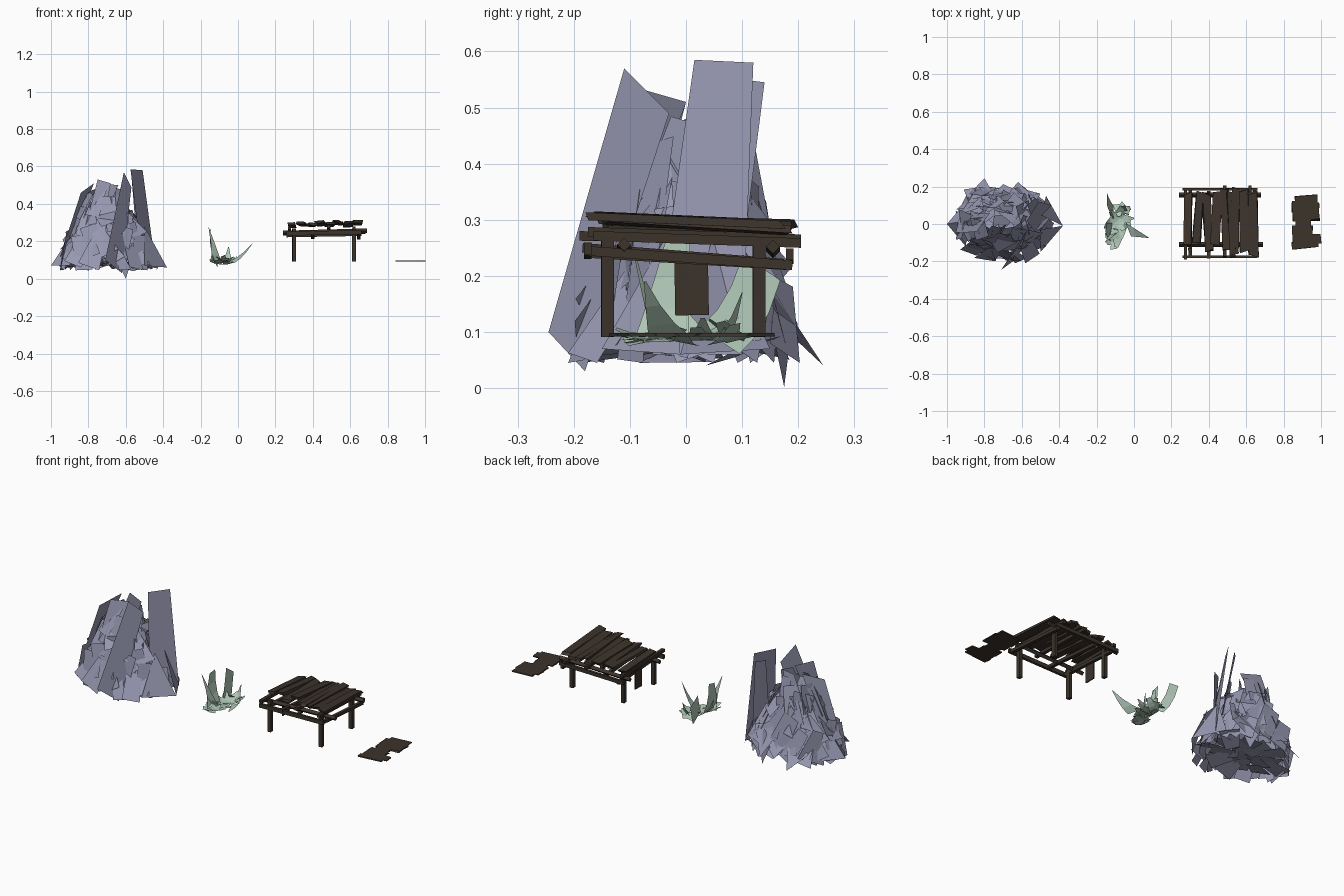
import bpy, bmesh, math, random
from mathutils import Vector, Euler

random.seed(11)


def material(name, rgb):
    m = bpy.data.materials.new(name)
    m.diffuse_color = (*rgb, 1)
    return m


STONE = material("slate lilac", (0.31, 0.315, 0.44))
LEAF = material("pale sage", (0.43, 0.57, 0.47))
WOOD = material("dark wood", (0.045, 0.033, 0.024))


def finish(name, bm, mat):
    me = bpy.data.meshes.new(name)
    bm.to_mesh(me)
    bm.free()
    me.materials.append(mat)
    ob = bpy.data.objects.new(name, me)
    bpy.context.collection.objects.link(ob)
    return ob


def polygon(bm, pts):
    bm.faces.new([bm.verts.new(p) for p in pts])


def box(name, c, size, rot=(0, 0, 0), ragged=0.0):
    """Wooden board; ragged shifts corners a little."""
    bm = bmesh.new()
    bmesh.ops.create_cube(bm, size=1)
    e = Euler([math.radians(a) for a in rot])
    for v in bm.verts:
        p = Vector([v.co[i] * size[i] for i in range(3)])
        p.x += random.uniform(-ragged, ragged) * 0.4
        p.y += random.uniform(-ragged, ragged)
        p.rotate(e)
        v.co = p + Vector(c)
    return finish(name, bm, WOOD)


# ---- rock mound: surface the plates lie on
RINGS = [(0.05, 0.95), (0.20, 0.74), (0.34, 0.50), (0.50, 0.2)]


def mound_point(a, z, s=1.0):
    for (z0, r0), (z1, r1) in zip(RINGS, RINGS[1:]):
        if z <= z1 or z1 == RINGS[-1][0]:
            f = r0 + (r1 - r0) * (z - z0) / (z1 - z0)
            break
    f *= s
    cx = -0.69 - 0.04 * z / 0.5
    return Vector((cx + 0.29 * f * math.cos(a), 0.01 + 0.225 * f * math.sin(a), z))


# ---- rock plates stacked as a mound, large and crossing each other
bm = bmesh.new()
PLATES = 84
for i in range(PLATES):
    a = i * 2.39996 + random.uniform(-0.2, 0.2)
    z = 0.10 + 0.31 * (i / PLATES) ** 1.35
    p = mound_point(a, z, random.uniform(0.82, 0.97))
    out = Vector((math.cos(a) / 0.28, math.sin(a) / 0.215, 0)).normalized()
    up = (mound_point(a, z + 0.02) - mound_point(a, z)).normalized()
    side = out.cross(up).normalized()
    nrm = side.cross(up)
    t = random.uniform(-0.5, 0.5)
    u = up * math.cos(t) + side * math.sin(t)
    s = side * math.cos(t) - up * math.sin(t)
    u = (u + nrm * random.uniform(-0.35, 0.35)).normalized()
    s = (s + nrm * random.uniform(-0.4, 0.4)).normalized()
    w, h = random.uniform(0.035, 0.065), random.uniform(0.06, 0.1)
    top = random.uniform(0.5, 1)
    q = [p - u * h - s * w, p - u * h * 0.9 + s * w, p + u * h + s * w * top, p + u * h - s * w * top]
    lift = max(0, 0.045 - min(c.z for c in q))
    for c in q:
        c.z = min(c.z + lift, 0.51)
        c.x = min(max(c.x, -0.985), -0.40)
        c.y = min(max(c.y, -0.21), 0.23)
    polygon(bm, q)
# lower plates closing the underside
for i in range(18):
    a = i * 2.4
    r = (i / 18) ** 0.5 * 0.8
    c = Vector((-0.69 + 0.26 * r * math.cos(a), 0.01 + 0.19 * r * math.sin(a), 0.09 - 0.03 * r))
    e = Euler((random.uniform(-.35, .35), random.uniform(-.35, .35), a))
    q = []
    for sx, sy in ((-1, -.8), (1, -1), (.8, 1), (-1, .7)):
        d = Vector((sx * 0.065, sy * 0.05, 0))
        d.rotate(e)
        q.append(c + d)
    polygon(bm, q)
finish("mound_plates", bm, STONE)

# ---- tall leaning slabs and pointed shards
bm = bmesh.new()
for q in [
    [(-.71, -.245, .10), (-.62, -.18, .03), (-.57, -.03, .49), (-.61, -.11, .57)],
    [(-.51, -.06, .06), (-.44, .10, .06), (-.51, .12, .58), (-.575, .015, .585)],
    [(-.53, .0, .07), (-.47, .08, .07), (-.53, .14, .545), (-.57, .10, .55)],
    [(-.86, -.10, .12), (-.76, -.15, .12), (-.68, 0, .51), (-.75, -.07, .53)],
    [(-.90, .10, .15), (-.80, .14, .12), (-.64, .05, .50), (-.74, .09, .51)],
    [(-.95, -.05, .12), (-.93, .06, .12), (-.77, .06, .51), (-.84, -.04, .46)],
]:
    polygon(bm, q)
for q in [
    [(-1.0, 0, .07), (-.90, -.12, .07), (-.88, .02, .25)],
    [(-1.0, 0, .07), (-.88, .14, .07), (-.88, .02, .25)],
    [(-.38, -.01, .06), (-.50, -.15, .07), (-.50, -.03, .28)],
    [(-.38, -.01, .06), (-.47, .15, .07), (-.50, .05, .28)],
    [(-.60, .175, .002), (-.56, .15, .12), (-.66, .19, .12)],
    [(-.80, .245, .04), (-.88, .16, .12), (-.74, .14, .20)],
    [(-.62, .225, .06), (-.70, .13, .22), (-.53, .14, .20)],
]:
    polygon(bm, q)
finish("tall_slabs", bm, STONE)


# ---- plant: folded leaves as strips (centre, half-width vector)
def leaf(name, base, tip, half, bend, end=0.15):
    base, tip, half = Vector(base), Vector(tip), Vector(half)
    bm = bmesh.new()
    rows = []
    for i in range(4):
        t = i / 3
        c = base.lerp(tip, t) + Vector(bend) * 4 * t * (1 - t)
        w = half * (1 - (1 - end) * t)
        rows.append([bm.verts.new(c - w), bm.verts.new(c + w)])
    for r, s in zip(rows, rows[1:]):
        bm.faces.new((r[0], r[1], s[1], s[0]))
    finish(name, bm, LEAF)


leaf("leaf_tall", (-.12, -.045, .085), (-.15, -.015, .262), (.004, .05, .008), (-.008, 0, -.005), .45)
leaf("leaf_spike", (-.12, -.05, .09), (-.157, -.10, .275), (.03, .01, .0), (.012, .005, -.03), .03)
leaf("leaf_back", (-.11, .06, .085), (-.145, .135, .215), (0, .035, -.024), (-.005, .005, -.015), .95)
leaf("leaf_right", (-.03, -.03, .09), (.078, -.073, .19), (-.014, .036, .004), (.0, 0, -.012), .05)
leaf("leaf_front", (-.08, -.04, .085), (-.11, -.135, .10), (.035, .005, 0), (0, 0, -.006), .5)
leaf("leaf_left", (-.10, .02, .085), (-.16, -.02, .17), (0, .04, 0), (-.01, 0, -.015), .1)
leaf("leaf_low", (-.09, .03, .085), (.0, .03, .125), (-.005, .035, 0), (0, 0, -.01), .1)
leaf("leaf_dark", (-.06, .06, .085), (-.05, .10, .17), (.035, -.015, 0), (0, 0, -.015), .05)
for i in range(16):
    a = i * 2.4
    r = 0.05
    c = Vector((-.085 + .035 * math.cos(a), -.005 + .085 * math.sin(a * 1.7), .082 + .004 * (i % 4)))
    d = Vector((math.cos(a), math.sin(a), 0))
    leaf("base_leaf", c - d * .03, c + d * .035 + Vector((0, 0, .012 + .01 * (i % 3))),
         (-.03 * math.sin(a), .03 * math.cos(a), .006 * (i % 3 - 1)), (0, 0, -.006), .35)

# ---- table legs
for x in (0.30, 0.62):
    for y in (-0.14, 0.13):
        box("table_leg", (x, y, 0.18), (0.02, 0.022, 0.178), (0, 0, 3))
# beams along x, turned on edge
box("front_rail", (0.465, -0.11, 0.25), (0.45, 0.018, 0.018), (45, -1.5, 0))
box("back_rail", (0.46, 0.155, 0.248), (0.44, 0.018, 0.018), (45, -1, 0))
# rails under the planks
box("front_ledge", (0.46, -0.175, 0.245), (0.40, 0.014, 0.022), (0, -1, 0))
box("back_ledge", (0.46, 0.185, 0.235), (0.40, 0.014, 0.02), (0, -1, 0))
# beams along y
for x, y, z, l, r in [(.275, -.005, .268, .37, -1), (.40, -.005, .236, .36, -4.5),
                      (.485, .015, .272, .38, -2), (.62, .02, .265, .37, -2),
                      (.30, 0, .230, .36, -3.5), (.645, .005, .232, .37, -4)]:
    box("cross_beam", (x, y, z), (.018, l, .017), (r, 0, 0))
# table top planks
PLANKS = [(.29, .02, .04, .28, -1), (.343, .03, .043, .27, -4), (.393, .01, .044, .30, 3),
          (.44, .035, .046, .28, -2), (.49, .02, .046, .32, 2), (.54, .02, .042, .34, -1),
          (.59, .015, .048, .33, 1), (.638, 0, .05, .34, 2)]
for i, (x, y, w, l, r) in enumerate(PLANKS):
    box("top_plank", (x, y, .286 + .006 * (i % 2) + .018 * (x - .28)), (w, l, .014),
        (-2.5 + (i % 3 - 1), (i % 3 - 1) * 5, r), .012)
box("top_brace", (.52, .0, .302), (.03, .34, .01), (-2.5, 3, 3), .01)
# hanging board at the left end
box("hanging_board", (.292, .01, .18), (.006, .06, .1), (1, 0, 0))

# ---- loose floor boards
for y, x0, x1, w, r in [(.130, .86, .98, .048, 2), (.088, .845, .99, .05, -2), (.045, .85, .99, .048, 3),
                        (.003, .865, .945, .05, 0), (-.037, .845, .955, .05, -3),
                        (-.078, .85, 1.0, .05, 2), (-.113, .845, .985, .038, 5)]:
    box("floor_board", ((x0 + x1) / 2, y, .095), (x1 - x0, w, .006), (0, 0, r), .008)
